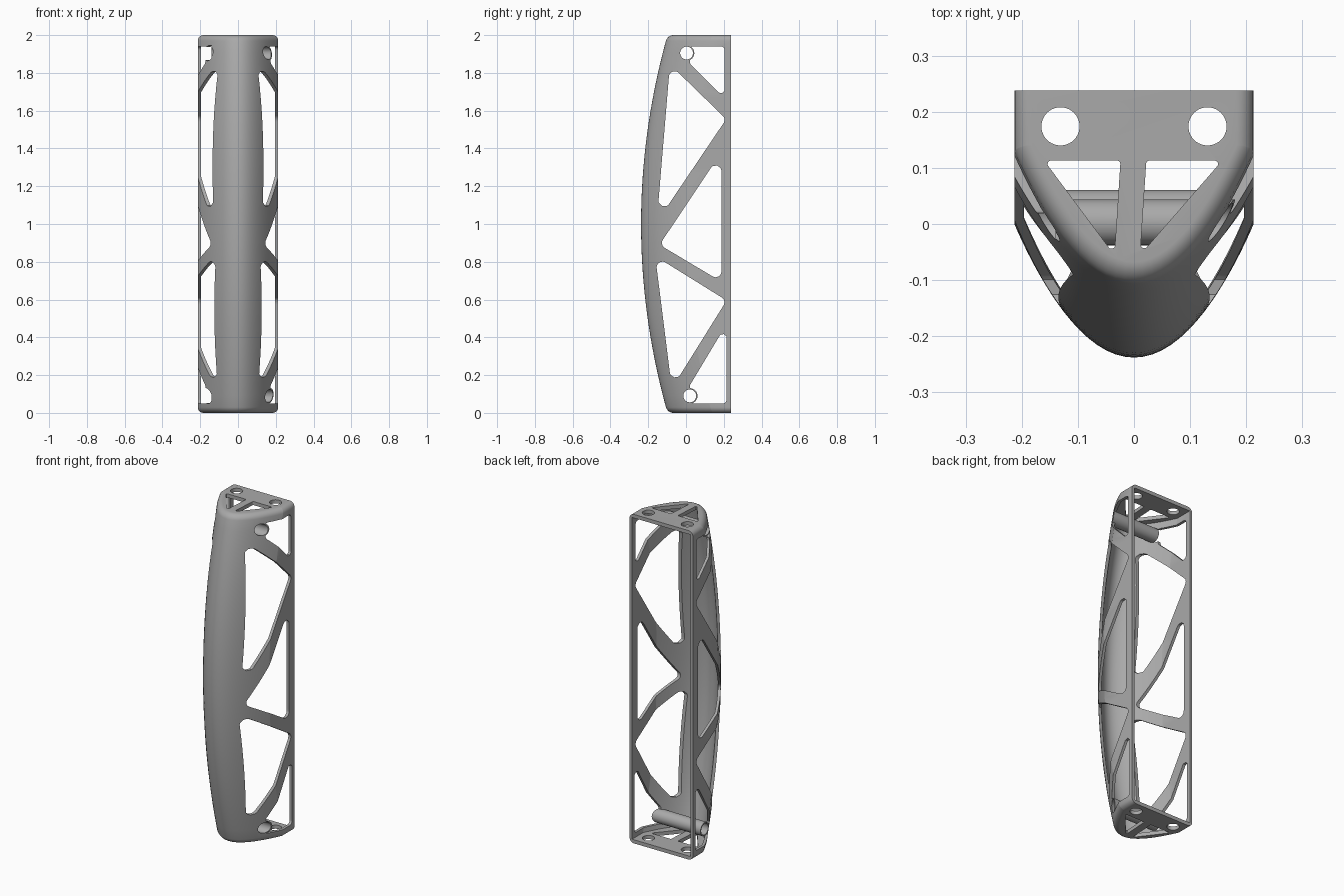
import bpy, bmesh, math
from mathutils import Vector

if "Cube" in bpy.data.objects:
    bpy.data.objects.remove(bpy.data.objects["Cube"])

GREY = bpy.data.materials.new("light_grey")
GREY.use_nodes = True
GREY.diffuse_color = (0.4, 0.4, 0.4, 1)
GREY.node_tree.nodes["Principled BSDF"].inputs["Base Color"].default_value = (0.4, 0.4, 0.4, 1)

HALF, WALL, PLATE, FILLET, BACK = 0.213, 0.017, 0.022, 0.03, 0.238


def finish(bm, name):
    bmesh.ops.recalc_face_normals(bm, faces=bm.faces)
    mesh = bpy.data.meshes.new(name)
    bm.to_mesh(mesh)
    bm.free()
    mesh.materials.append(GREY)
    obj = bpy.data.objects.new(name, mesh)
    bpy.context.collection.objects.link(obj)
    return obj


def combine(obj, tool, op="DIFFERENCE", keep=False):
    """Apply a boolean and discard the tool."""
    mod = obj.modifiers.new("cut", "BOOLEAN")
    mod.operation, mod.object, mod.solver = op, tool, "EXACT"
    bpy.context.view_layer.objects.active = obj
    bpy.ops.object.modifier_apply(modifier=mod.name)
    if not keep:
        bpy.data.objects.remove(tool)


def section(z, inset, back, n=40):
    """Parabolic nose with straight flanks, bowed forward at mid height."""
    nose = -0.238 + 0.14 * (z - 1) ** 2
    k, w = 5.2, HALF - inset
    ring = [Vector((w, back, z))]
    for i in range(n + 1):
        x = w * math.cos(math.pi * i / n)
        y = nose + k * x * x + inset * math.sqrt(1 + 4 * k * k * x * x)
        ring.append(Vector((x, y, z)))
    return ring + [Vector((-w, back, z))]


def loft(name, levels, back):
    """Skin sections given as (height, inset)."""
    bm = bmesh.new()
    rings = [[bm.verts.new(p) for p in section(z, d, back)] for z, d in levels]
    n = len(rings[0])
    for a, b in zip(rings, rings[1:]):
        for i in range(n):
            j = (i + 1) % n
            bm.faces.new((a[i], a[j], b[j], b[i]))
    bm.faces.new(rings[0])
    bm.faces.new(rings[-1])
    return finish(bm, name)


def rounded(points, radius, steps=6):
    """Replace the corners of a polygon with tangent arcs."""
    out = []
    for i, p in enumerate(points):
        p = Vector(p)
        a = (Vector(points[i - 1]) - p).normalized()
        b = (Vector(points[(i + 1) % len(points)]) - p).normalized()
        half = a.angle(b) / 2
        centre = p + (a + b).normalized() * radius / math.sin(half)
        start = p + a * radius / math.tan(half) - centre
        end = p + b * radius / math.tan(half) - centre
        for s in range(steps + 1):
            out.append(centre + start.lerp(end, s / steps).normalized() * radius)
    return out


def prism(outline, axis, low, high):
    """Extrude a 2D outline along x (outline is y, z) or z (outline is x, y)."""
    bm = bmesh.new()
    place = (lambda p, t: (t, p[0], p[1])) if axis == "x" else (lambda p, t: (p[0], p[1], t))
    bottom = [bm.verts.new(place(p, low)) for p in outline]
    top = [bm.verts.new(place(p, high)) for p in outline]
    bm.faces.new(bottom)
    bm.faces.new(top)
    for i in range(len(outline)):
        bm.faces.new((bottom[i - 1], bottom[i], top[i], top[i - 1]))
    return finish(bm, "cutter")


def circle(cx, cy, r, n=40):
    return [(cx + r * math.cos(math.tau * i / n), cy + r * math.sin(math.tau * i / n)) for i in range(n)]


# Outer form with rounded ends, hollowed and open at the back
edge = [(FILLET * (1 - math.cos(a)), FILLET * (1 - math.sin(a)))
        for a in (math.pi / 2 * i / 6 for i in range(7))]
levels = edge + [(FILLET + (2 - 2 * FILLET) * i / 32, 0) for i in range(1, 32)]
levels += [(2 - z, d) for z, d in reversed(edge)]
shell = loft("truss_shell", levels, BACK)
outer = shell.copy()
outer.data = shell.data.copy()
bpy.context.collection.objects.link(outer)
inner_levels = [(PLATE + (2 - 2 * PLATE) * i / 34, WALL) for i in range(35)]
combine(shell, loft("cutter", inner_levels, BACK + 0.1))

# Side windows between the diagonal struts
windows = [
    ([(0.02, 1.94), (0.205, 1.94), (0.205, 1.665), (0.02, 1.85)], 0.02),
    ([(-0.085, 1.845), (0.213, 1.555), (-0.155, 1.01)], 0.03),
    ([(0.187, 1.38), (-0.14, 0.89), (0.187, 0.695)], 0.03),
    ([(-0.163, 0.83), (0.215, 0.595), (-0.075, 0.13)], 0.03),
    ([(0.215, 0.47), (0.215, 0.05), (0.02, 0.05), (0.02, 0.145)], 0.02),
]
for points, radius in windows:
    combine(shell, prism(rounded(points, radius), "x", -0.4, 0.4))

# End plate openings: two screw holes and two triangles
triangles = [[(-0.16, 0.113), (-0.024, 0.113), (-0.035, -0.055)],
             [(0.157, 0.113), (0.022, 0.113), (0.011, -0.055)]]
openings = [circle(s * 0.131, 0.174, 0.034) for s in (-1, 1)]
openings += [rounded(t, 0.006) for t in triangles]
for low, high in ((-0.1, 0.04), (1.96, 2.1)):
    for outline in openings:
        combine(shell, prism(outline, "z", low, high))

# Cross tubes, flush with the left flank and stopping short of the right
for name, y, z in (("upper_cross_tube", 0.003, 1.905), ("lower_cross_tube", 0.02, 0.09)):
    combine(shell, prism(circle(y, z, 0.041), "x", -0.4, 0.4))
    tube = prism(circle(y, z, 0.041), "x", -0.14, 0.4)
    tube.name = name
    combine(tube, outer, "INTERSECT", keep=True)
    combine(tube, prism(circle(y, z, 0.034), "x", -0.4, 0.5))
bpy.data.objects.remove(outer)

# Smooth curved walls, crisp cut edges
for obj in bpy.context.collection.objects:
    obj.select_set(obj.type == "MESH")
bpy.ops.object.shade_smooth_by_angle(angle=math.radians(30))
